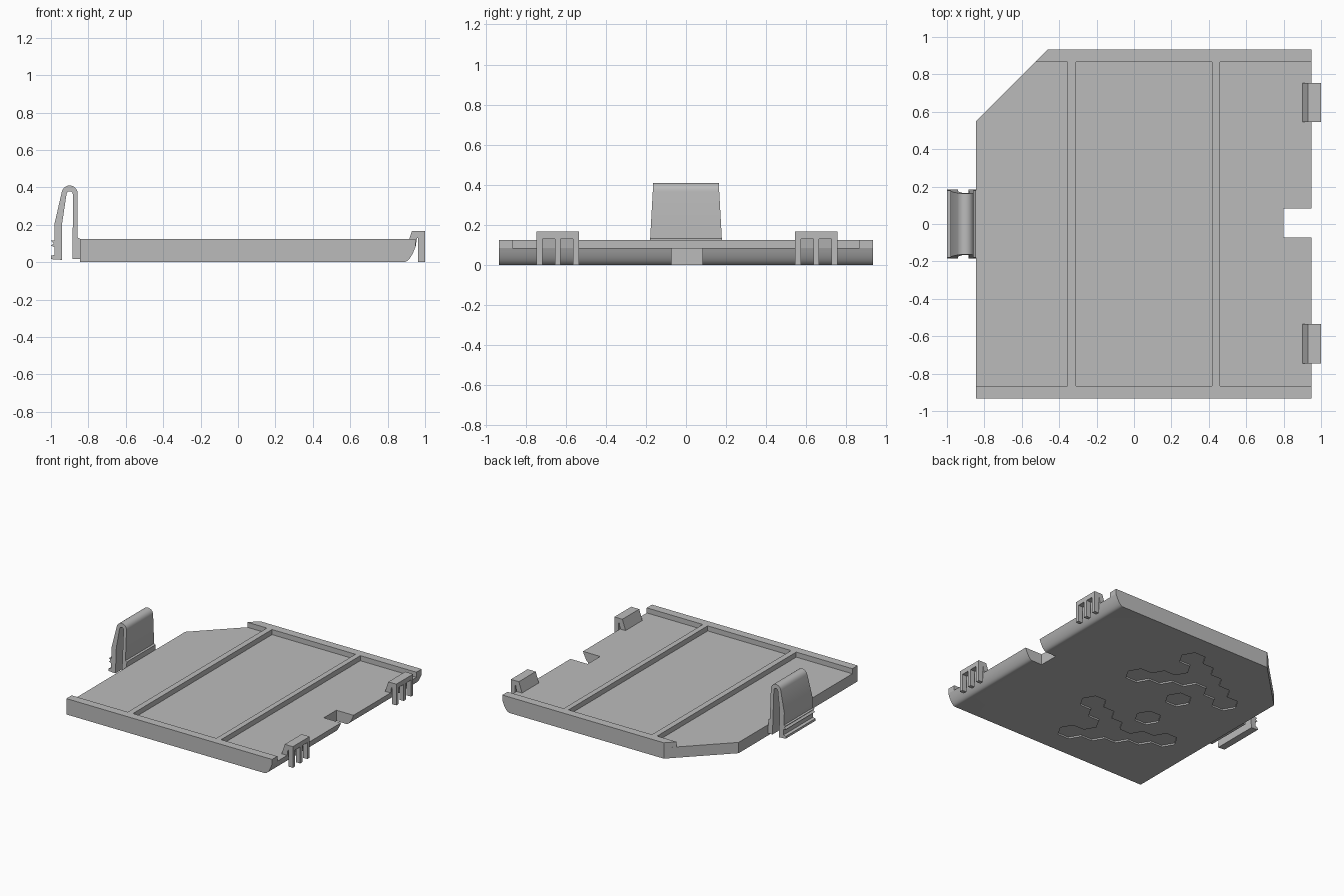
import bpy, bmesh, math
from mathutils import Vector

old = bpy.data.objects.get("Cube")
if old:
    bpy.data.objects.remove(old, do_unlink=True)

GREY = (0.5, 0.5, 0.5, 1.0)
mat = bpy.data.materials.new("plain grey plastic")
mat.use_nodes = True
mat.diffuse_color = GREY
bsdf = next(n for n in mat.node_tree.nodes if n.type == 'BSDF_PRINCIPLED')
bsdf.inputs["Base Color"].default_value = GREY


def make_object(name, bm):
    bmesh.ops.recalc_face_normals(bm, faces=bm.faces[:])
    mesh = bpy.data.meshes.new(name)
    bm.to_mesh(mesh)
    bm.free()
    mesh.materials.append(mat)
    obj = bpy.data.objects.new(name, mesh)
    bpy.context.collection.objects.link(obj)
    return obj


def prism(name, points, axis, lo, hi):
    """Extrude a 2D outline: axis 'Z' takes (x, y) points, 'Y' takes (x, z)."""
    def place(p, d):
        return (p[0], p[1], d) if axis == 'Z' else (p[0], d, p[1])
    bm = bmesh.new()
    ends = [[bm.verts.new(place(p, d)) for p in points] for d in (lo, hi)]
    for ring in ends:
        bm.faces.new(ring)
    n = len(points)
    for i in range(n):
        j = (i + 1) % n
        bm.faces.new((ends[0][i], ends[0][j], ends[1][j], ends[1][i]))
    return make_object(name, bm)


def box(name, x0, x1, y0, y1, z0, z1):
    return prism(name, [(x0, y0), (x1, y0), (x1, y1), (x0, y1)], 'Z', z0, z1)


def activate(obj):
    bpy.ops.object.select_all(action='DESELECT')
    obj.select_set(True)
    bpy.context.view_layer.objects.active = obj


def cut(obj, cutter):
    cutter.hide_render = True
    mod = obj.modifiers.new("cut", 'BOOLEAN')
    mod.operation = 'DIFFERENCE'
    mod.solver = 'EXACT'
    mod.object = cutter
    activate(obj)
    bpy.ops.object.modifier_apply(modifier=mod.name)
    bpy.data.objects.remove(cutter, do_unlink=True)


def smooth(obj):
    activate(obj)
    bpy.ops.object.shade_smooth_by_angle(angle=math.radians(30))


def arc(cx, cz, r, a0, a1, steps=10):
    angles = [math.radians(a0 + (a1 - a0) * i / steps) for i in range(steps + 1)]
    return [(cx + r * math.cos(a), cz + r * math.sin(a)) for a in angles]


LEFT, RIGHT, SIDE, INNER = -0.845, 0.95, 0.933, 0.867
FLOOR, TOP = 0.085, 0.125

# Floor panel with a rounded lower edge on the hook side
start, bend, end = Vector((0.885, 0)), Vector((0.92, 0)), Vector((RIGHT, FLOOR))
profile = [(LEFT, FLOOR), (LEFT, 0)]
for i in range(9):
    t = i / 8
    profile.append(tuple(start * (1 - t) ** 2 + bend * 2 * t * (1 - t) + end * t * t))
panel = prism("floor_panel", profile, 'Y', -SIDE, SIDE)

# Cut corner and finger notch
cut(panel, prism("corner_cutter", [(LEFT - 0.1, 0.45), (LEFT, 0.55), (-0.46, SIDE),
                                   (-0.36, SIDE + 0.1), (LEFT - 0.1, SIDE + 0.1)],
                 'Z', -0.1, 0.3))
cut(panel, box("notch_cutter", 0.8, 1.1, -0.073, 0.083, -0.1, 0.3))

# Honeycomb recess in the underside
R = 0.0976
cells = [(0, 1)]
cells += [(c, 3 + c / 2) for c in range(-2, 3)]
cells += [(1, 2.5), (2, 2), (3, 1.5)]
bm = bmesh.new()
for side in (-1, 1):
    for col, row in cells:
        cx, cy = -0.271 + 1.5 * R * col, side * row * R * math.sqrt(3)
        bm.faces.new([bm.verts.new((cx + R * math.cos(k * math.pi / 3),
                                    cy + R * math.sin(k * math.pi / 3), -0.05))
                      for k in range(6)])
bmesh.ops.remove_doubles(bm, verts=bm.verts[:], dist=0.001)
outline = [e for e in bm.edges if len(e.link_faces) == 1]
caps = bm.faces[:]
copy = bmesh.ops.duplicate(bm, geom=bm.verts[:] + bm.edges[:] + caps)
vmap = copy["vert_map"]
twin = {v: vmap[v] for e in outline for v in e.verts}
for v in [g for g in copy["geom"] if isinstance(g, bmesh.types.BMVert)]:
    v.co.z = 0.012
for e in outline:
    a, b = e.verts
    bm.faces.new((a, b, twin[b], twin[a]))
cut(panel, make_object("honeycomb_cutter", bm))
smooth(panel)

# Raised rims and cross ribs
box("front_rim", LEFT, RIGHT, -SIDE, -INNER, FLOOR, TOP)
prism("back_rim", [(-0.526, INNER), (RIGHT, INNER), (RIGHT, SIDE), (-0.46, SIDE)],
      'Z', FLOOR, TOP)
for name, x0, x1 in (("left_rib", -0.355, -0.31), ("right_rib", 0.418, 0.46)):
    box(name, x0, x1, -INNER, INNER, FLOOR, TOP)

# Pair of hooks, each a wedge head with three prongs
for name, cy in (("front", -0.64), ("back", 0.65)):
    prism(name + "_hook_head", [(0.902, FLOOR), (0.93, 0.167), (1.0, 0.167),
                                (1.0, 0.13), (0.957, 0.13), (RIGHT, FLOOR)],
          'Y', cy - 0.105, cy + 0.105)
    for i in (-1, 0, 1):
        y = cy + i * 0.091
        box(f"{name}_hook_prong_{i + 2}", 0.962, 1.0, y - 0.014, y + 0.014, 0, 0.13)

# Spring clip: folded strip with two barbs, narrowing upwards
strip = [(LEFT, 0.018), (LEFT, TOP), (-0.857, 0.132)]
strip += arc(-0.9, 0.367, 0.043, 0, 170)
strip += [(-0.98, 0.21), (-0.98, 0.115), (-1.0, 0.115), (-0.985, 0.1), (-1.0, 0.088),
          (-0.98, 0.08), (-0.98, 0.04), (-1.0, 0.034), (-1.0, 0.016), (-0.94, 0.012),
          (-0.94, 0.21)]
strip += arc(-0.9, 0.362, 0.017, 170, 0, 8)
strip += [(-0.884, 0.018)]
clip = prism("spring_clip", strip, 'Y', -1, 1)
for v in clip.data.vertices:
    v.co.y *= 0.186 - 0.055 * v.co.z
smooth(clip)
